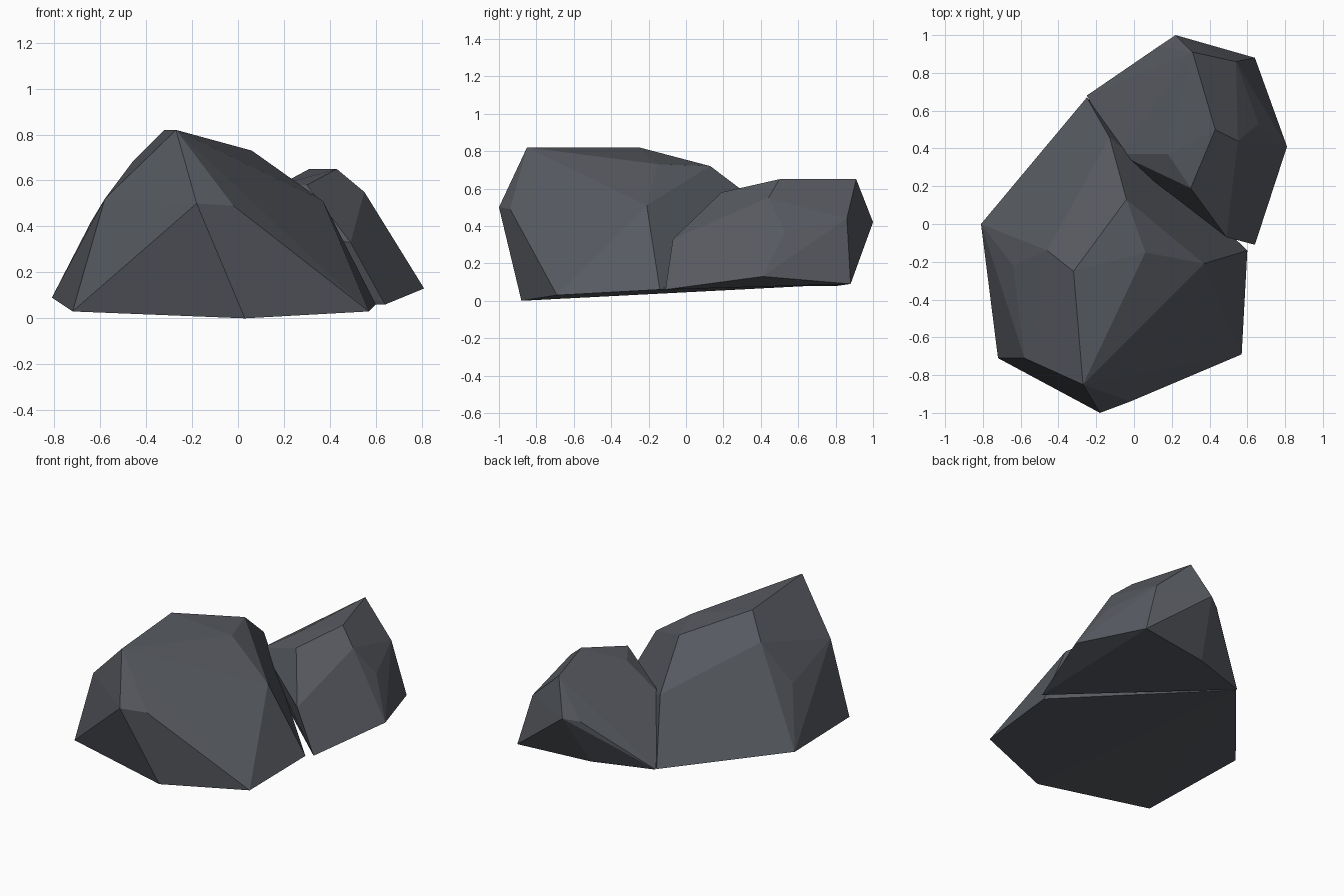
import bpy, bmesh

# One slate colour for both boulders
slate = bpy.data.materials.new("slate_grey")
slate.diffuse_color = (0.095, 0.102, 0.118, 1)


def boulder(name, corners):
    """Faceted stone: the convex hull of a few corner points."""
    bm = bmesh.new()
    for c in corners:
        bm.verts.new(c)
    res = bmesh.ops.convex_hull(bm, input=bm.verts[:])
    loose = [v for v in bm.verts if not v.link_faces]
    bmesh.ops.delete(bm, geom=loose, context='VERTS')
    # merge nearly coplanar triangles into broad flat facets
    bmesh.ops.dissolve_limit(bm, angle_limit=0.03, verts=bm.verts[:], edges=bm.edges[:])
    bmesh.ops.recalc_face_normals(bm, faces=bm.faces[:])
    mesh = bpy.data.meshes.new(name)
    bm.to_mesh(mesh)
    bm.free()
    mesh.materials.append(slate)
    obj = bpy.data.objects.new(name, mesh)
    bpy.context.collection.objects.link(obj)
    return obj


# Large front boulder: base ring, shoulders, crown
boulder("large_boulder", [
    (-0.81, 0.0, 0.09), (-0.72, -0.71, 0.03), (0.03, -0.88, 0.0),
    (0.57, -0.69, 0.03), (0.60, -0.14, 0.06), (-0.25, 0.67, 0.08),
    (-0.58, -0.71, 0.52), (-0.18, -1.0, 0.50), (-0.02, -0.94, 0.49),
    (-0.64, -0.22, 0.42), (0.37, -0.21, 0.51), (-0.13, 0.46, 0.47),
    (-0.46, -0.14, 0.68), (-0.04, 0.13, 0.72), (0.06, -0.15, 0.73),
    (-0.27, -0.85, 0.82), (-0.32, -0.25, 0.82),
])

# Smaller back boulder, leaning against the large one
boulder("small_boulder", [
    (0.64, -0.11, 0.06), (0.81, 0.41, 0.13), (0.64, 0.88, 0.09),
    (0.14, 0.81, 0.08), (-0.25, 0.68, 0.08),
    (0.49, -0.07, 0.33), (0.66, 0.53, 0.37), (0.54, 0.86, 0.44),
    (0.22, 1.0, 0.42), (0.13, 0.94, 0.40), (-0.08, 0.37, 0.41),
    (0.30, 0.19, 0.58), (0.18, 0.37, 0.58), (0.55, 0.44, 0.55),
    (0.43, 0.50, 0.65), (0.31, 0.91, 0.65),
])
